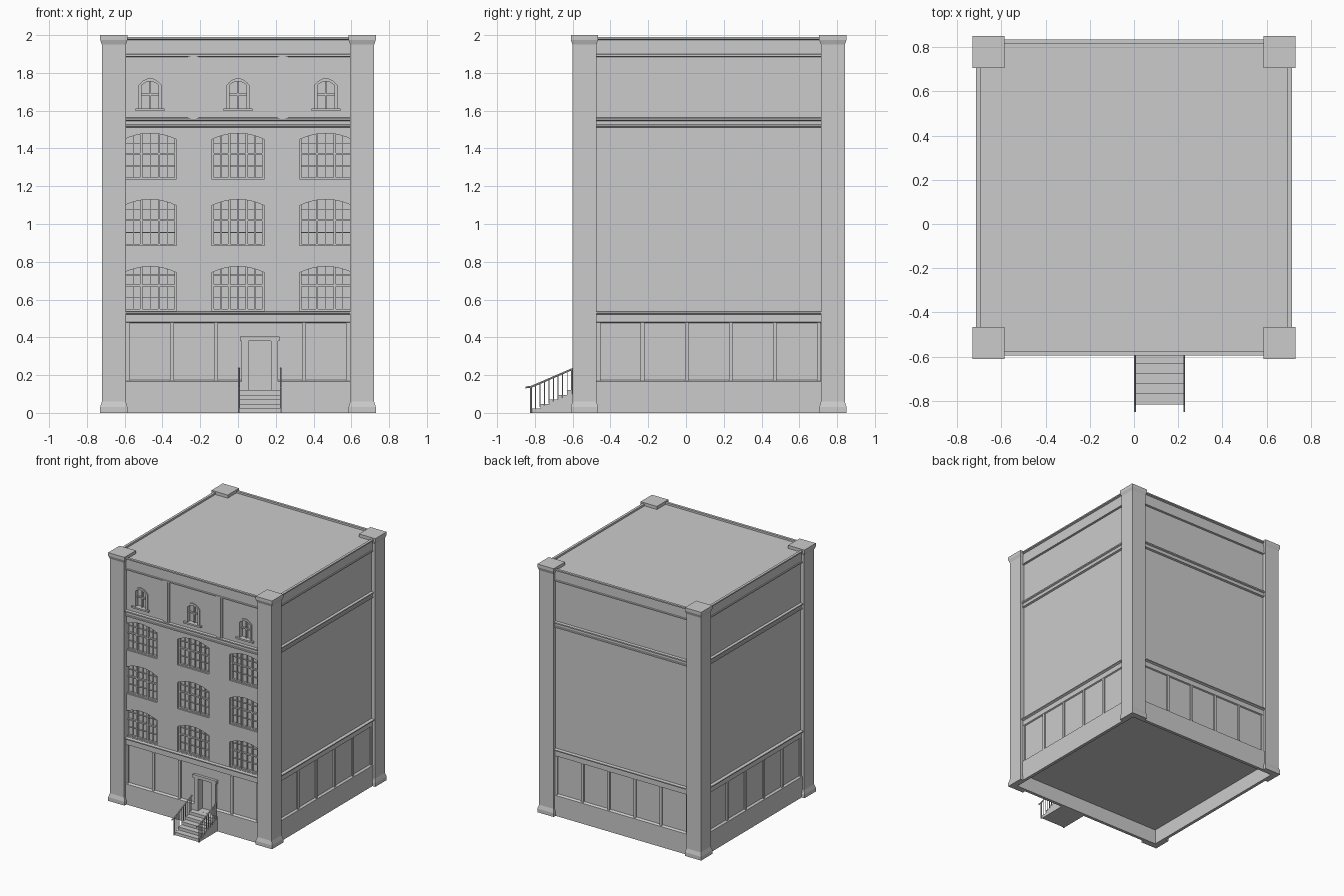
import bpy, bmesh, math
from mathutils import Matrix, Vector

if "Cube" in bpy.data.objects:
    bpy.data.objects.remove(bpy.data.objects["Cube"])

CY = 0.12            # centre of the square block in y
FRONT = CY - 0.69    # front wall plane


def finish(name, bm):
    bmesh.ops.recalc_face_normals(bm, faces=bm.faces[:])
    me = bpy.data.meshes.new(name)
    bm.to_mesh(me)
    bm.free()
    ob = bpy.data.objects.new(name, me)
    bpy.context.collection.objects.link(ob)
    return ob


def box(bm, x0, x1, y0, y1, z0, z1, rot=None):
    m = Matrix.Translation(((x0 + x1) / 2, (y0 + y1) / 2, (z0 + z1) / 2)) @ \
        Matrix.Diagonal((x1 - x0, y1 - y0, z1 - z0, 1))
    bmesh.ops.create_cube(bm, size=1, matrix=(rot or Matrix()) @ m)


def square_sweep(bm, profile, cx, cy):
    """Run a (half width, z) profile around a square and close both ends."""
    rings = [[bm.verts.new((cx + sx * r, cy + sy * r, z))
              for sx, sy in ((-1, -1), (1, -1), (1, 1), (-1, 1))] for r, z in profile]
    for a, b in zip(rings, rings[1:]):
        for i in range(4):
            j = (i + 1) % 4
            bm.faces.new((a[i], a[j], b[j], b[i]))
    bm.faces.new(rings[0])
    bm.faces.new(rings[-1])


def prism(bm, pts, axis, d0, d1):
    """Extrude a 2D outline (u, z) along x or y."""
    def put(u, z, d):
        return bm.verts.new((d, u, z) if axis == 'x' else (u, d, z))
    a = [put(u, z, d0) for u, z in pts]
    b = [put(u, z, d1) for u, z in pts]
    n = len(pts)
    bm.faces.new(a)
    bm.faces.new(b)
    for i in range(n):
        j = (i + 1) % n
        bm.faces.new((a[i], a[j], b[j], b[i]))


def arch(cx, w, z0, spring, crown, n=10):
    top = [(cx + w / 2 * t, spring + (crown - spring) * (1 - t * t))
           for t in (1 - 2 * i / n for i in range(n + 1))]
    return [(cx - w / 2, z0), (cx + w / 2, z0)] + top


def rod(bm, p, q, r=0.003):
    p, q = Vector(p), Vector(q)
    d = q - p
    m = Matrix.Translation((p + q) / 2) @ d.to_track_quat('Z', 'Y').to_matrix().to_4x4()
    bmesh.ops.create_cone(bm, cap_ends=True, segments=6, radius1=r, radius2=r,
                          depth=d.length, matrix=m)


def cut(ob, cutter):
    mod = ob.modifiers.new("cut", 'BOOLEAN')
    mod.operation, mod.solver, mod.object = 'DIFFERENCE', 'EXACT', cutter
    bpy.context.view_layer.objects.active = ob
    bpy.ops.object.modifier_apply(modifier=mod.name)


# main block: hollow underside, plinth, string courses, cornice, parapet
bm = bmesh.new()
square_sweep(bm, [
    (.68, .12), (.68, 0), (.705, 0), (.705, .165), (.69, .175),
    (.69, .475), (.70, .48), (.70, .52), (.715, .527), (.715, .535), (.69, .538),
    (.69, 1.51), (.705, 1.515), (.705, 1.525), (.70, 1.528), (.70, 1.545),
    (.71, 1.55), (.71, 1.56), (.69, 1.563),
    (.69, 1.885), (.705, 1.888), (.705, 1.897), (.70, 1.90), (.70, 1.975),
    (.715, 1.98), (.715, 1.99), (.695, 1.99), (.695, 1.975)], 0, CY)
walls = finish("walls", bm)

# window and door openings
COLS = (-.465, 0, .465)
FLOORS = ((.54, .742, .775), (.885, 1.097, 1.13), (1.237, 1.447, 1.48))
DX = .115
bm = bmesh.new()
for cx in COLS:
    for z0, s, c in FLOORS:
        prism(bm, arch(cx, .28, z0, s, c), 'y', FRONT - .1, FRONT + .03)
    prism(bm, arch(cx, .09, 1.61, 1.735, 1.755), 'y', FRONT - .1, FRONT + .025)
box(bm, DX - .06, DX + .06, FRONT - .1, FRONT + .04, .1205, .38)
openings = finish("openings_cutter", bm)
cut(walls, openings)
bpy.data.objects.remove(openings)

# corner piers with flared foot and cap, cleared out under the floor
bm = bmesh.new()
box(bm, -.68, .68, CY - .68, CY + .68, -.1, .12)
hollow = finish("hollow_cutter", bm)
for sx, side in ((-1, "left"), (1, "right")):
    for sy, end in ((-1, "front"), (1, "back")):
        bm = bmesh.new()
        square_sweep(bm, [(.0725, 0), (.0725, .03), (.0635, .06), (.0635, 1.95),
                          (.0725, 1.975), (.0725, 2)], sx * .6575, CY + sy * .6575)
        pier = finish(f"pier_{end}_{side}", bm)
        cut(pier, hollow)
bpy.data.objects.remove(hollow)

# ground floor pilaster strips on all four sides
bm = bmesh.new()
for k in range(4):
    rot = Matrix.Translation((0, CY, 0)) @ Matrix.Rotation(k * math.pi / 2, 4, 'Z')
    for i in range(6):
        x = -.583 + i * .2332
        if k == 0 and i == 3:      # door stands here
            continue
        box(bm, x - .01, x + .01, -.70, -.685, .17, .478, rot)
finish("ground_floor_strips", bm)

# stepped pilasters of the top floor
bm = bmesh.new()
for x in (-.236, .236):
    box(bm, x - .028, x + .028, FRONT - .007, FRONT + .005, 1.56, 1.888)
    box(bm, x - .016, x + .016, FRONT - .013, FRONT + .005, 1.56, 1.888)
finish("top_pilasters", bm)

# glazing bars of the arched windows
bm = bmesh.new()
for cx in COLS:
    for z0, s, c in FLOORS:
        mid = z0 + .135
        for dx, h in ((-.047, .006), (.047, .006), (-.134, .006), (.134, .006),
                      (-.09, .002), (0, .002), (.09, .002)):
            top = s + (c - s) * (1 - (dx / .14) ** 2)
            box(bm, cx + dx - h, cx + dx + h, FRONT + (.012 if h > .004 else .02),
                FRONT + .032, z0, top)
        for z, h in ((z0 + .005, .005), (mid, .005), (mid - .065, .002), (mid + .055, .002)):
            box(bm, cx - .14, cx + .14, FRONT + (.014 if h > .004 else .02),
                FRONT + .032, z - h, z + h)
finish("window_bars", bm)

# small top windows: sill, surround and bars
bm = bmesh.new()
for cx in COLS:
    box(bm, cx - .077, cx + .077, FRONT - .018, FRONT + .01, 1.598, 1.611)
    for s in (-1, 1):
        box(bm, cx + s * .053 - .008, cx + s * .053 + .008, FRONT - .008, FRONT + .01, 1.61, 1.735)
    outer = arch(cx, .122, 1.735, 1.735, 1.772)[2:]
    inner = arch(cx, .09, 1.735, 1.735, 1.755)[2:]
    prism(bm, outer + inner[::-1], 'y', FRONT - .008, FRONT + .01)
    box(bm, cx - .004, cx + .004, FRONT + .01, FRONT + .026, 1.61, 1.755)
    box(bm, cx - .045, cx + .045, FRONT + .01, FRONT + .026, 1.68, 1.69)
finish("top_window_trim", bm)

# door surround
bm = bmesh.new()
for s in (-1, 1):
    box(bm, DX + s * .078 - .018, DX + s * .078 + .018, FRONT - .018, FRONT + .01, .12, .38)
box(bm, DX - .105, DX + .105, FRONT - .022, FRONT + .01, .38, .405)
finish("door_surround", bm)

# entrance steps
edges = [-.815 + i * .046 for i in range(5)]
outline = [(-.56, 0), (edges[0], 0)]
for i, y in enumerate(edges):
    outline += [(y, i * .024), (y, (i + 1) * .024)] if i else [(y, .024)]
outline.append((-.56, .12))
bm = bmesh.new()
prism(bm, outline, 'x', .005, .225)
finish("entrance_steps", bm)

# handrails with balusters
bm = bmesh.new()
for x in (.005, .227):
    rod(bm, (x, -.595, .235), (x, -.82, .138), .005)
    rod(bm, (x, -.82, .138), (x, -.85, .135), .005)
    rod(bm, (x, -.82, 0), (x, -.82, .14), .005)
    rod(bm, (x, -.605, .1), (x, -.605, .232), .005)
    for i in range(1, 9):
        y = -.82 + i * .0239
        rod(bm, (x, y, .01 + .09 * i / 9), (x, y, .138 + .097 * (y + .82) / .225), .0025)
finish("handrails", bm)
